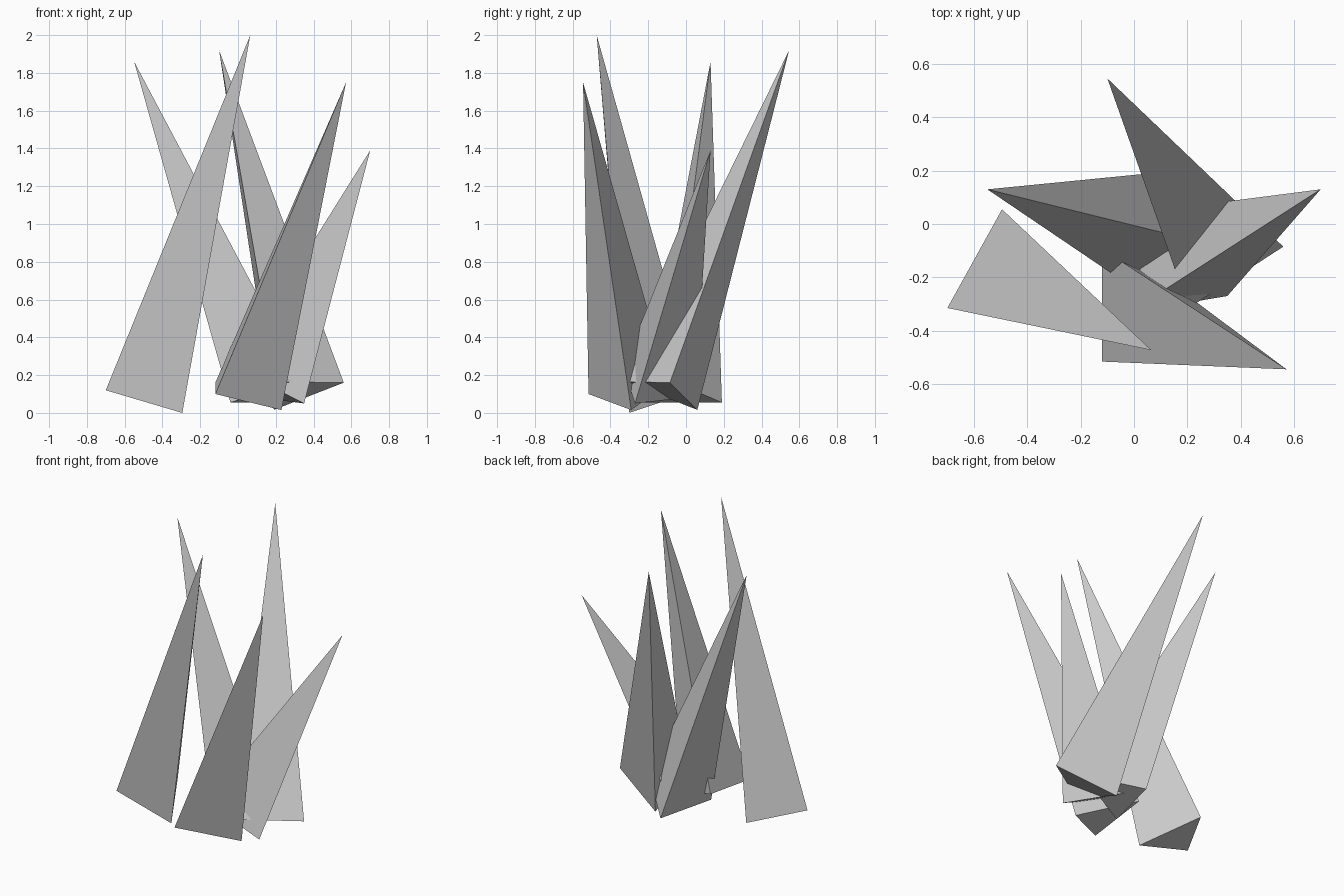
import bpy, bmesh

if "Cube" in bpy.data.objects:
    bpy.data.objects.remove(bpy.data.objects["Cube"])

# Each shard: tip, then the three corners of its triangular base
SHARDS = {
    "left_shard": [(-0.55, 0.13, 1.86), (0.06, 0.19, 0.055), (-0.04, -0.215, 0.055), (0.342, -0.09, 0.175)],
    "front_left_shard": [(0.065, -0.473, 2.0), (-0.70, -0.315, 0.12), (-0.495, 0.055, 0.12), (-0.295, -0.30, 0.0)],
    "back_shard": [(-0.10, 0.546, 1.92), (0.56, -0.085, 0.16), (0.205, -0.315, 0.165), (0.19, 0.06, 0.016)],
    "front_right_shard": [(0.572, -0.545, 1.75), (-0.12, -0.516, 0.10), (-0.12, -0.093, 0.16), (0.23, -0.29, 0.015)],
    "right_shard": [(0.70, 0.13, 1.39), (0.35, -0.27, 0.05), (-0.02, -0.333, 0.24), (0.08, 0.05, 0.086)],
}


def make_shard(name, points):
    """Closed three-sided spike."""
    bm = bmesh.new()
    tip, *base = [bm.verts.new(p) for p in points]
    bm.faces.new(base)
    for i in range(3):
        bm.faces.new((tip, base[i], base[(i + 1) % 3]))
    bmesh.ops.recalc_face_normals(bm, faces=bm.faces[:])
    mesh = bpy.data.meshes.new(name)
    bm.to_mesh(mesh)
    bm.free()
    bpy.context.collection.objects.link(bpy.data.objects.new(name, mesh))


# Cluster of crossing shards
for name, points in SHARDS.items():
    make_shard(name, points)
